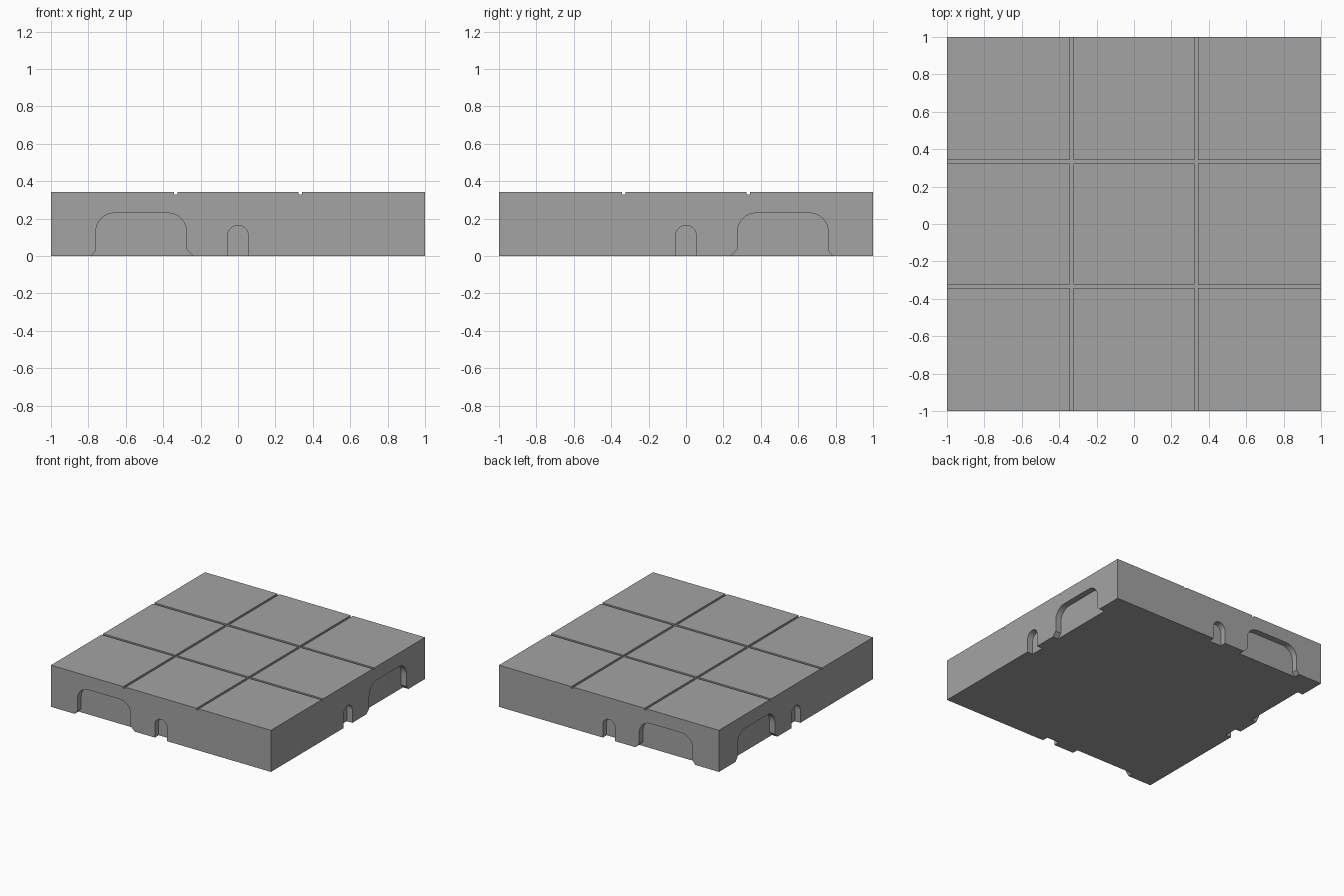
import bpy, bmesh, math

if "Cube" in bpy.data.objects:
    bpy.data.objects.remove(bpy.data.objects["Cube"])

H = 0.342       # slab height
DEPTH = 0.05    # depth of side recesses


def finish(name, bm):
    bmesh.ops.recalc_face_normals(bm, faces=bm.faces)
    me = bpy.data.meshes.new(name)
    bm.to_mesh(me)
    bm.free()
    ob = bpy.data.objects.new(name, me)
    bpy.context.collection.objects.link(ob)
    return ob


def box(name, x0, x1, y0, y1, z0, z1):
    bm = bmesh.new()
    bmesh.ops.create_cube(bm, size=1)
    for v in bm.verts:
        v.co = ((x0 + x1) / 2 + v.co.x * (x1 - x0),
                (y0 + y1) / 2 + v.co.y * (y1 - y0),
                (z0 + z1) / 2 + v.co.z * (z1 - z0))
    return finish(name, bm)


def arc(cx, cz, r, a0, a1, n):
    return [(cx + r * math.cos(math.radians(a0 + (a1 - a0) * i / n)),
             cz + r * math.sin(math.radians(a0 + (a1 - a0) * i / n))) for i in range(n + 1)]


def recess(name, profile, place):
    # Extrude a (u, z) profile inwards from just outside one side
    bm = bmesh.new()
    outer = [bm.verts.new((*place(u, 1.1), z)) for u, z in profile]
    inner = [bm.verts.new((*place(u, 1 - DEPTH), z)) for u, z in profile]
    bm.faces.new(outer)
    bm.faces.new(inner[::-1])
    n = len(profile)
    for i in range(n):
        j = (i + 1) % n
        bm.faces.new((outer[i], inner[i], inner[j], outer[j]))
    return finish(name, bm)


# Profiles: wide rounded opening with flared foot, and small arch
wide = ([(-0.24, -0.05), (-0.24, 0.0), (-0.275, 0.035)]
        + arc(-0.375, 0.13, 0.1, 0, 90, 8) + arc(-0.66, 0.13, 0.1, 90, 180, 8)
        + [(-0.76, 0.03), (-0.785, 0.0), (-0.785, -0.05)])
small = [(0.056, -0.05)] + arc(0, 0.108, 0.056, 0, 180, 12) + [(-0.056, -0.05)]

# Slab in dark grey
slab = box("tile_slab", -1, 1, -1, 1, 0, H)
grey = bpy.data.materials.new("dark_grey")
grey.diffuse_color = (0.37, 0.37, 0.37, 1)
grey.use_nodes = True
grey.node_tree.nodes["Principled BSDF"].inputs["Base Color"].default_value = grey.diffuse_color
slab.data.materials.append(grey)
cutters = []

# Recesses on all four sides
sides = {
    "front": lambda u, v: (u, -v),
    "back": lambda u, v: (u, v),
    "right": lambda u, v: (v, -u),
    "left": lambda u, v: (-v, -u),
}
for side, place in sides.items():
    cutters.append(recess(side + "_wide_recess", wide, place))
    cutters.append(recess(side + "_arch_recess", small, place))

# Grooves dividing the top into nine tiles
for c in (-0.333, 0.333):
    a, b = c - 0.01, c + 0.01
    cutters.append(box("groove_along_y", a, b, -1.1, 1.1, H - 0.012, H + 0.1))
    cutters.append(box("groove_along_x", -1.1, 1.1, a, b, H - 0.012, H + 0.1))

# Cut everything from the slab
bpy.context.view_layer.objects.active = slab
for cutter in cutters:
    cutter.data.materials.append(grey)
    mod = slab.modifiers.new(cutter.name, 'BOOLEAN')
    mod.operation = 'DIFFERENCE'
    mod.solver = 'EXACT'
    mod.object = cutter
    cutter.hide_render = True
    bpy.ops.object.modifier_apply(modifier=mod.name)
for cutter in cutters:
    bpy.data.objects.remove(cutter)
